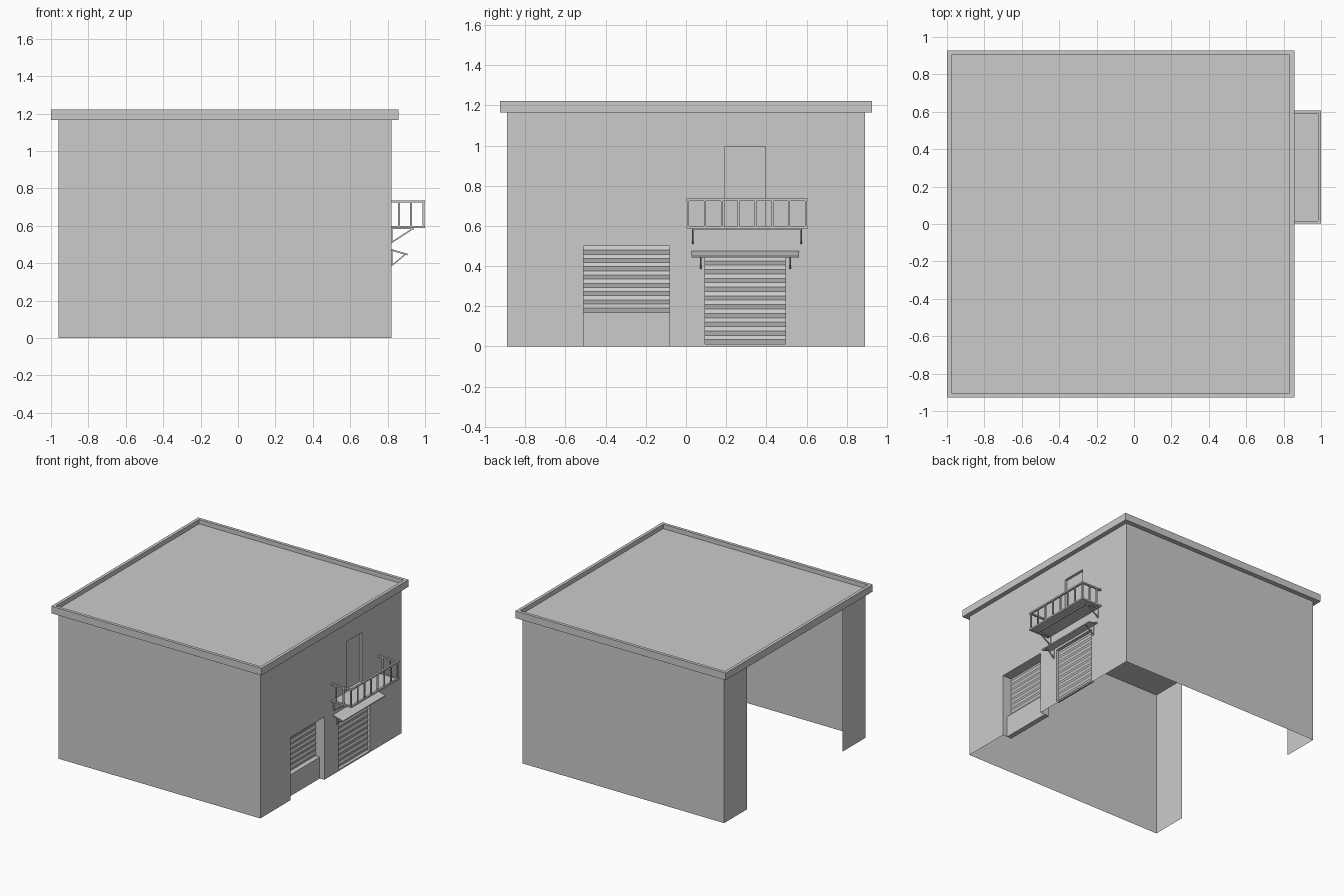
import bpy, bmesh
from mathutils import Vector

if "Cube" in bpy.data.objects:
    bpy.data.objects.remove(bpy.data.objects["Cube"])

WX0, WX1, WY, WZ = -0.96, 0.82, 0.89, 1.17   # wall shell extents


def finish(name, bm, recalc=True):
    if recalc:
        bmesh.ops.recalc_face_normals(bm, faces=bm.faces)
    me = bpy.data.meshes.new(name)
    bm.to_mesh(me)
    bm.free()
    ob = bpy.data.objects.new(name, me)
    bpy.context.collection.objects.link(ob)
    return ob


def box(bm, x0, x1, y0, y1, z0, z1):
    prism(bm, [(x0, z0), (x1, z0), (x1, z1), (x0, z1)], y0, y1)


def prism(bm, profile, y0, y1):
    """Extrude an xz profile along y."""
    a = [bm.verts.new((x, y0, z)) for x, z in profile]
    b = [bm.verts.new((x, y1, z)) for x, z in profile]
    bm.faces.new(a)
    bm.faces.new(b[::-1])
    for i in range(len(a)):
        j = (i + 1) % len(a)
        bm.faces.new((a[i], b[i], b[j], a[j]))


def strut(bm, p, q, y, t, w):
    """Flat bar between two xz points."""
    d = Vector((q[0] - p[0], q[1] - p[1])).normalized() * (t / 2)
    n = (-d.y, d.x)
    prism(bm, [(p[0] + n[0], p[1] + n[1]), (q[0] + n[0], q[1] + n[1]),
               (q[0] - n[0], q[1] - n[1]), (p[0] - n[0], p[1] - n[1])],
          y - w / 2, y + w / 2)


def strip(bm, pts, offset):
    """Sheet swept from a polyline by an offset vector."""
    a = [bm.verts.new(p) for p in pts]
    b = [bm.verts.new(Vector(p) + Vector(offset)) for p in pts]
    for i in range(len(a) - 1):
        bm.faces.new((a[i], a[i + 1], b[i + 1], b[i]))


# Front and back walls, each returning round the open left side
for name, s in (("front_wall", -1), ("back_wall", 1)):
    bm = bmesh.new()
    pts = [(WX0, s * 0.6, 0), (WX0, s * WY, 0), (WX1, s * WY, 0)]
    strip(bm, pts if s < 0 else pts[::-1], (0, 0, WZ))
    finish(name, bm, False)

# Right wall sheet with a loading notch and two door holes
bm = bmesh.new()
loops = [[(-WY, 0), (-0.51, 0), (-0.51, 0.5), (-0.083, 0.5), (-0.083, 0),
          (WY, 0), (WY, WZ), (-WY, WZ)]]
for y0, y1, z0, z1 in ((0.095, 0.495, 0.012, 0.448), (0.195, 0.395, 0.6, 0.995)):
    loops.append([(y0, z0), (y1, z0), (y1, z1), (y0, z1)])
edges = []
for loop in loops:
    vs = [bm.verts.new((WX1, y, z)) for y, z in loop]
    edges += [bm.edges.new((vs[i - 1], vs[i])) for i in range(len(vs))]
bmesh.ops.triangle_fill(bm, edges=edges, use_beauty=True, normal=(1, 0, 0))
for f in bm.faces:
    f.normal_update()
    if f.normal.x < 0:
        f.normal_flip()
finish("right_wall", bm, False)

# Roof slab with a recessed top inside the parapet
bm = bmesh.new()
box(bm, -1, 0.857, -0.927, 0.927, 1.165, 1.222)
bmesh.ops.recalc_face_normals(bm, faces=bm.faces)
top = max(bm.faces, key=lambda f: f.calc_center_median().z)
bmesh.ops.inset_region(bm, faces=[top], thickness=0.035)
inner = bmesh.ops.extrude_face_region(bm, geom=[top])
bmesh.ops.translate(bm, vec=(0, 0, -0.035),
                    verts=[v for v in inner["geom"] if isinstance(v, bmesh.types.BMVert)])
if top.is_valid:
    bmesh.ops.delete(bm, geom=[top], context='FACES_ONLY')
finish("roof", bm)


def reveal(name, y0, y1, z0, z1, depth, closed=True):
    """Inner sides of a wall opening."""
    bm = bmesh.new()
    pts = [(WX1, y0, z0), (WX1, y0, z1), (WX1, y1, z1), (WX1, y1, z0)]
    strip(bm, pts + pts[:1] if closed else pts, (-depth, 0, 0))
    finish(name, bm, False)


def shutter(name, x, y0, y1, z0, z1, slats):
    """Ridged roller shutter."""
    bm = bmesh.new()
    h = (z1 - z0) / (2 * slats)
    strip(bm, [(x + (0.007 if i % 2 else 0), y1, z0 + i * h)
               for i in range(2 * slats + 1)], (0, y0 - y1, 0))
    for f in bm.faces:
        f.normal_update()
        if f.normal.x < 0:
            f.normal_flip()
    finish(name, bm, False)


# Loading bay on the left of the right wall
reveal("loading_bay_reveal", -0.51, -0.083, 0, 0.5, 0.08, False)
shutter("loading_bay_shutter", 0.74, -0.51, -0.083, 0.17, 0.5, 8)
bm = bmesh.new()
box(bm, 0.74, 0.78, -0.51, -0.083, 0, 0.17)
finish("loading_dock", bm)

# Roller door under the canopy
reveal("roller_door_reveal", 0.095, 0.495, 0.012, 0.448, 0.025)
shutter("roller_door_shutter", 0.795, 0.095, 0.495, 0.012, 0.448, 10)

# Balcony door
reveal("balcony_door_reveal", 0.195, 0.395, 0.6, 0.995, 0.02)
bm = bmesh.new()
strip(bm, [(0.8, 0.195, 0.6), (0.8, 0.395, 0.6)], (0, 0, 0.395))
finish("balcony_door", bm, False)

# Sloped canopy
bm = bmesh.new()
prism(bm, [(0.82, 0.466), (0.905, 0.442), (0.907, 0.45), (0.82, 0.476)], 0.028, 0.562)
finish("canopy", bm)

# Canopy brackets
bm = bmesh.new()
for y in (0.073, 0.518):
    strut(bm, (0.823, 0.385), (0.823, 0.468), y, 0.006, 0.008)
    strut(bm, (0.822, 0.387), (0.893, 0.446), y, 0.006, 0.008)
finish("canopy_brackets", bm)

# Balcony floor and rim
bm = bmesh.new()
box(bm, 0.82, 0.995, 0.005, 0.603, 0.589, 0.595)
finish("balcony_floor", bm)

# Balcony rim and handrail: two U-shaped runs
for name, z0, z1, t in (("balcony_rim", 0.588, 0.6, 0.015), ("balcony_handrail", 0.724, 0.736, 0.015)):
    bm = bmesh.new()
    box(bm, 1 - t, 1, 0.002, 0.606, z0, z1)
    for y in (0.002, 0.606 - t):
        box(bm, 0.82, 1 - t, y, y + t, z0, z1)
    finish(name, bm)

# Balusters
bm = bmesh.new()
r = 0.005
spots = [(0.991, 0.011 + 0.586 * i / 7) for i in range(8)]
spots += [(x, y) for x in (0.86, 0.925) for y in (0.011, 0.597)]
for x, y in spots:
    box(bm, x - r, x + r, y - r, y + r, 0.598, 0.726)
finish("balcony_balusters", bm)

# Balcony support beam and brackets
bm = bmesh.new()
box(bm, 0.93, 0.94, 0.032, 0.575, 0.58, 0.589)
for y in (0.034, 0.573):
    box(bm, 0.82, 0.94, y - 0.004, y + 0.004, 0.582, 0.589)
    strut(bm, (0.823, 0.508), (0.823, 0.588), y, 0.006, 0.008)
    strut(bm, (0.822, 0.511), (0.936, 0.586), y, 0.007, 0.008)
finish("balcony_brackets", bm)
